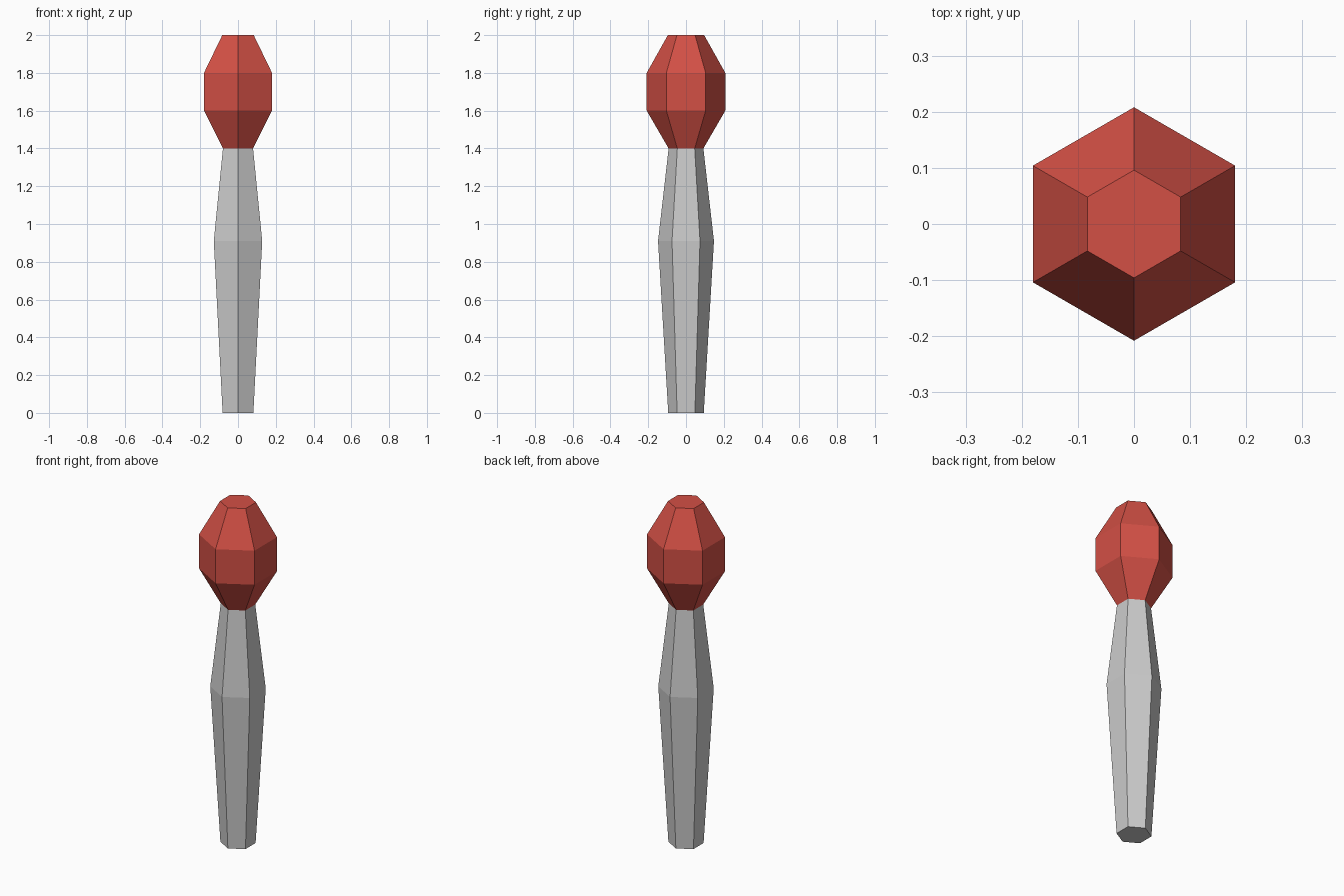
import bpy, bmesh, math

if "Cube" in bpy.data.objects:
    bpy.data.objects.remove(bpy.data.objects["Cube"])

SIDES = 6


def lathe(name, profile, cap_bottom=False, cap_top=False):
    """Flat-faced six-sided solid from (radius, z) rings, corners on +y and -y."""
    bm = bmesh.new()
    rings = []
    for r, z in profile:
        angles = [math.pi / 2 + math.tau * i / SIDES for i in range(SIDES)]
        rings.append([bm.verts.new((r * math.cos(a), r * math.sin(a), z)) for a in angles])
    for low, high in zip(rings, rings[1:]):
        for i in range(SIDES):
            j = (i + 1) % SIDES
            bm.faces.new((low[i], low[j], high[j], high[i]))
    if cap_bottom:
        bm.faces.new(rings[0][::-1])
    if cap_top:
        bm.faces.new(rings[-1])
    mesh = bpy.data.meshes.new(name)
    bm.to_mesh(mesh)
    bm.free()
    obj = bpy.data.objects.new(name, mesh)
    bpy.context.collection.objects.link(obj)
    return obj


# Grey handle, widest just below its middle
lathe("handle", [(0.094, 0.0), (0.148, 0.91), (0.092, 1.4)], cap_bottom=True)

# Red faceted head, sharing the handle's top outline
head = lathe("head", [(0.092, 1.4), (0.208, 1.6), (0.208, 1.8), (0.096, 2.0)], cap_top=True)
red = bpy.data.materials.new("red")
red.diffuse_color = (0.65, 0.08, 0.06, 1.0)
red.use_nodes = True
red.node_tree.nodes["Principled BSDF"].inputs["Base Color"].default_value = red.diffuse_color
head.data.materials.append(red)
